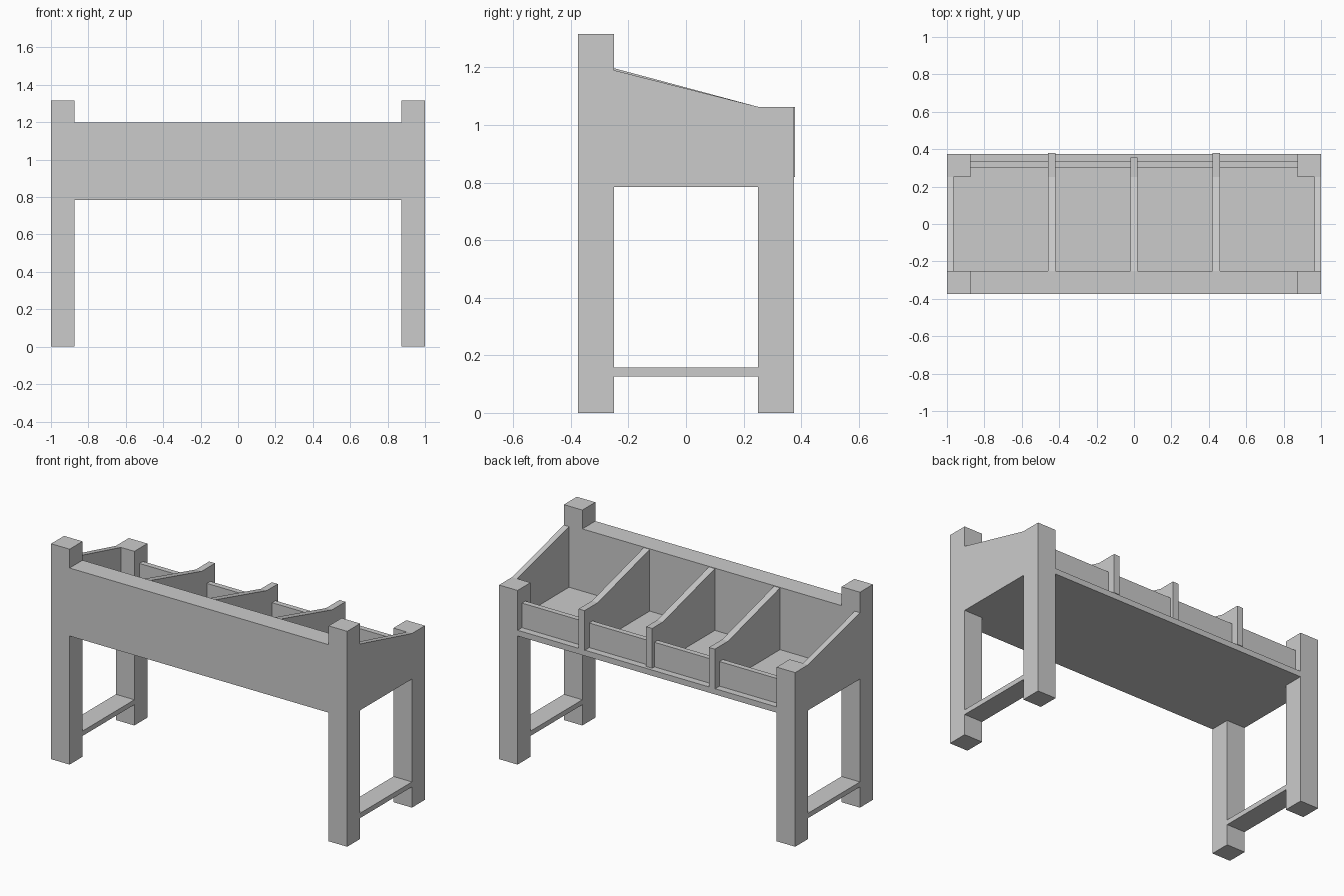
import bpy, bmesh

if "Cube" in bpy.data.objects:
    bpy.data.objects.remove(bpy.data.objects["Cube"])


def prism(name, profile, x0, x1):
    """Extrude a (y, z) profile from x0 to x1."""
    bm = bmesh.new()
    face = bm.faces.new([bm.verts.new((x0, y, z)) for y, z in profile])
    ext = bmesh.ops.extrude_face_region(bm, geom=[face])["geom"]
    moved = [g for g in ext if isinstance(g, bmesh.types.BMVert)]
    bmesh.ops.translate(bm, verts=moved, vec=(x1 - x0, 0, 0))
    bmesh.ops.recalc_face_normals(bm, faces=bm.faces)
    mesh = bpy.data.meshes.new(name)
    bm.to_mesh(mesh)
    bm.free()
    obj = bpy.data.objects.new(name, mesh)
    bpy.context.collection.objects.link(obj)
    return obj


def box(name, x, y, z):
    return prism(name, [(y[0], z[0]), (y[1], z[0]), (y[1], z[1]), (y[0], z[1])], *x)


def divider_profile(front, back):
    """Sloped top that levels off near the back."""
    return [(front, 0.82), (back, 0.82), (back, 1.063), (0.25, 1.063),
            (-0.25, 1.197), (front, 1.197)]


OUT, IN = 1.0, 0.875       # leg faces in x
F0, F1 = -0.375, -0.25     # front leg depth
B0, B1 = 0.25, 0.375       # back leg depth
BASE, FLOOR = 0.785, 0.82  # tray underside and floor

# Legs, foot stretchers and end walls, one set per side
for side, s in (("left", -1), ("right", 1)):
    leg_x = sorted((s * IN, s * OUT))
    box(f"front_leg_{side}", leg_x, (F0, F1), (0, 1.315))
    box(f"back_leg_{side}", leg_x, (B0, B1), (0, 1.063))
    box(f"stretcher_{side}", leg_x, (F1, B0), (0.127, 0.157))
    prism(f"end_wall_{side}",
          [(F1, BASE), (B0, BASE), (B0, 1.063), (F1, 1.19)],
          *sorted((s * 0.965, s * OUT)))
    # Outer compartment dividers
    prism(f"divider_{side}", divider_profile(-0.3, 0.379),
          s * 0.44 - 0.02, s * 0.44 + 0.02)

# Centre divider
prism("divider_centre", divider_profile(-0.3, 0.355), -0.02, 0.02)

# Tray: front board, floor between the end walls and legs, low back slat
box("front_board", (-IN, IN), (F0, F1), (BASE, 1.2))
prism("tray_floor_back", [(B0, BASE), (B1, BASE), (B1, FLOOR), (B0, FLOOR)], -IN, IN)
box("tray_floor", (-0.965, 0.965), (F1, B0), (BASE, FLOOR))
box("back_slat", (-IN, IN), (0.30, 0.333), (FLOOR, 0.97))
